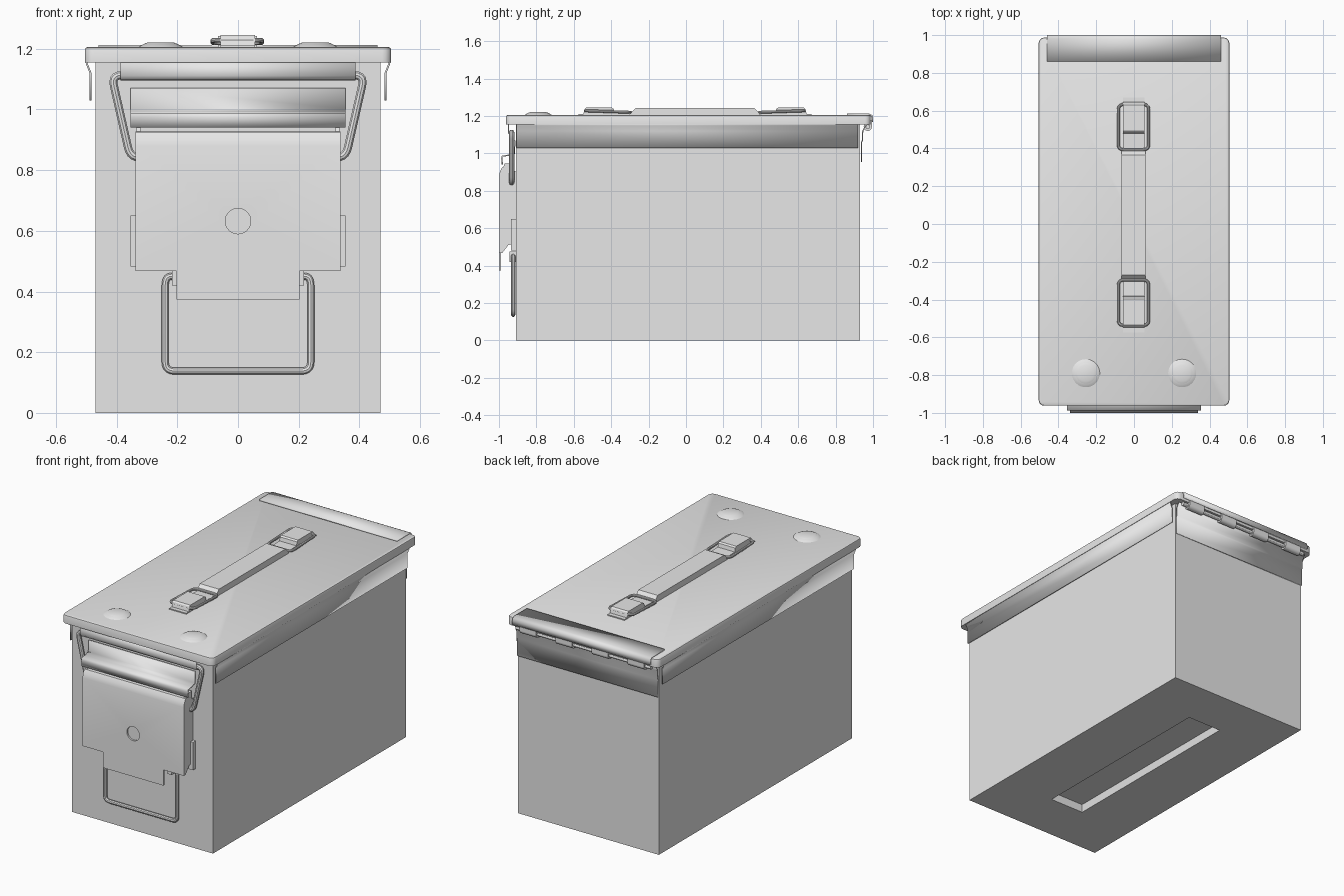
import bpy, bmesh, math
from mathutils import Vector

if "Cube" in bpy.data.objects:
    bpy.data.objects.remove(bpy.data.objects["Cube"])

grey = bpy.data.materials.new("plain grey")
grey.diffuse_color = (0.8, 0.8, 0.8, 1)
grey.use_nodes = True
grey.node_tree.nodes["Principled BSDF"].inputs["Base Color"].default_value = grey.diffuse_color


def finish(name, bm):
    bmesh.ops.recalc_face_normals(bm, faces=bm.faces[:])
    me = bpy.data.meshes.new(name)
    bm.to_mesh(me)
    bm.free()
    ob = bpy.data.objects.new(name, me)
    bpy.context.collection.objects.link(ob)
    me.materials.append(grey)
    return ob


def box(name, x, y, z, corner=0, rim=0):
    bm = bmesh.new()
    bmesh.ops.create_cube(bm, size=1)
    for v in bm.verts:
        v.co = [r[0] if c < 0 else r[1] for c, r in zip(v.co, (x, y, z))]
    if corner:
        up = [e for e in bm.edges if abs(e.verts[0].co.z - e.verts[1].co.z) > 1e-4]
        bmesh.ops.bevel(bm, geom=up, offset=corner, segments=4, profile=0.5, affect='EDGES')
    if rim:
        top = [e for e in bm.edges if all(v.co.z > z[1] - 1e-4 for v in e.verts)]
        bmesh.ops.bevel(bm, geom=top, offset=rim, segments=2, profile=0.5, affect='EDGES')
    return finish(name, bm)


def extrude(name, pts, a, b, axis='X', sheet=0):
    """Extrude a profile; axis X uses (y, z) points, axis Y uses (x, z).
    With sheet > 0 the profile is an open line made into a plate."""
    bm = bmesh.new()
    rows = [[bm.verts.new((t, p, z) if axis == 'X' else (p, t, z)) for p, z in pts]
            for t in (a, b)]
    n = len(pts)
    for i in range(n - 1 if sheet else n):
        j = (i + 1) % n
        bm.faces.new((rows[0][i], rows[0][j], rows[1][j], rows[1][i]))
    if not sheet:
        bm.faces.new(rows[0])
        bm.faces.new(rows[1])
    ob = finish(name, bm)
    if sheet:
        m = ob.modifiers.new("thickness", 'SOLIDIFY')
        m.thickness, m.offset, m.use_even_offset = sheet, 0, True
    return ob


def cone(name, loc, r1, r2, depth, axis='Z', seg=32):
    bm = bmesh.new()
    bmesh.ops.create_cone(bm, cap_ends=True, segments=seg, radius1=r1, radius2=r2, depth=depth)
    for v in bm.verts:
        x, y, z = v.co
        v.co = Vector({'Z': (x, y, z), 'X': (z, x, y), 'Y': (x, z, y)}[axis]) + Vector(loc)
    return finish(name, bm)


def wire(name, pts, r, bend, closed=False):
    """Round rod along a path with rounded corners."""
    pts = [Vector(p) for p in pts]
    n, path = len(pts), []
    for i, p in enumerate(pts):
        if not closed and i in (0, n - 1):
            path.append(p)
            continue
        q0, q1 = pts[i - 1], pts[(i + 1) % n]
        a = p + (q0 - p).normalized() * min(bend, (q0 - p).length * 0.45)
        b = p + (q1 - p).normalized() * min(bend, (q1 - p).length * 0.45)
        for k in range(6):
            t = k / 5
            path.append(a * (1 - t) ** 2 + p * 2 * t * (1 - t) + b * t * t)
    cu = bpy.data.curves.new(name, 'CURVE')
    cu.dimensions, cu.bevel_depth, cu.bevel_resolution = '3D', r, 3
    cu.use_fill_caps = True
    sp = cu.splines.new('POLY')
    sp.points.add(len(path) - 1)
    for s, p in zip(sp.points, path):
        s.co = (*p, 1)
    sp.use_cyclic_u = closed
    cu.materials.append(grey)
    ob = bpy.data.objects.new(name, cu)
    bpy.context.collection.objects.link(ob)
    bpy.ops.object.select_all(action='DESELECT')
    ob.select_set(True)
    bpy.context.view_layer.objects.active = ob
    bpy.ops.object.convert(target='MESH')


def cut(ob, cutter):
    m = ob.modifiers.new("cut", 'BOOLEAN')
    m.operation, m.object, m.solver = 'DIFFERENCE', cutter, 'EXACT'
    bpy.context.view_layer.objects.active = ob
    bpy.ops.object.modifier_apply(modifier=m.name)
    bpy.data.objects.remove(cutter)


# Body with the long recess in its floor
body = box("body", (-0.47, 0.47), (-0.91, 0.93), (0, 1.158))
recess = box("recess_cutter", (-0.12, 0.12), (-0.605, 0.635), (-0.04, 0.045))
for v in recess.data.vertices:
    if v.co.z > 0:
        v.co.x *= 0.9
        v.co.y *= 0.98
cut(body, recess)

# Lid with its skirts and two stacking bosses
box("lid", (-0.505, 0.505), (-0.962, 0.987), (1.155, 1.205), corner=0.03, rim=0.008)
for s, side in ((-1, "left"), (1, "right")):
    extrude(side + "_skirt", [(s * 0.5, 1.16), (s * 0.498, 1.15), (s * 0.486, 1.12), (s * 0.486, 1.03)],
            -0.905, 0.92, 'Y', 0.006)
    cone(side + "_boss_base", (s * 0.255, -0.79, 1.21), 0.076, 0.055, 0.012)
    cone(side + "_boss_top", (s * 0.255, -0.79, 1.2185), 0.055, 0.042, 0.005)
extrude("back_skirt", [(0.962, 1.15), (0.945, 1.12), (0.943, 1.07), (0.938, 1.06), (0.938, 0.955)],
        -0.47, 0.47, 'X', 0.006)
extrude("front_flange", [(-0.95, 1.16), (-0.95, 1.112), (-0.942, 1.1), (-0.93, 1.098), (-0.92, 1.106)],
        -0.387, 0.387, 'X', 0.006)

# Hinge at the back
extrude("hinge_plate", [(0.86, 1.208), (0.98, 1.208), (0.992, 1.202), (0.9955, 1.19), (0.9955, 1.168)],
        -0.46, 0.46, 'X', 0.009)
cone("hinge_pin", (0, 0.972, 1.142), 0.012, 0.012, 0.9, 'X', 12)
for i in range(4):
    x = -0.36 + 0.24 * i
    cone("hinge_knuckle", (x, 0.972, 1.142), 0.022, 0.022, 0.11, 'X', 16)
    box("hinge_leaf", (x - 0.055, x + 0.055), (0.975, 0.994), (1.142, 1.175))

# Carrying handle on the lid: strap, two clips and two rings
extrude("strap", [(-0.31, 1.2), (-0.29, 1.222), (-0.27, 1.242), (0.365, 1.242), (0.385, 1.222), (0.4, 1.2)],
        -0.066, 0.062)
for s, end in ((1, "rear"), (-1, "front")):
    def yy(d):
        return 0.048 + s * d
    extrude(end + "_clip", [(yy(d), z) for d, z in (
        (0.622, 1.2), (0.622, 1.211), (0.597, 1.211), (0.59, 1.238), (0.582, 1.245), (0.445, 1.245),
        (0.435, 1.238), (0.43, 1.216), (0.35, 1.214), (0.35, 1.2))], -0.058, 0.056)
    wire(end + "_ring", [(-0.083, yy(0.345), 1.22), (0.078, yy(0.345), 1.22),
                         (0.078, yy(0.585), 1.228), (-0.083, yy(0.585), 1.228)], 0.008, 0.03, True)

# Front latch: backing, ledge and cover with a round dimple
extrude("latch_ledge", [(-0.915, 1.07), (-0.918, 1.0), (-0.95, 0.99), (-0.982, 0.985), (-0.985, 0.975),
                        (-0.982, 0.94)], -0.355, 0.355, 'X', 0.007)
cover = extrude("latch_cover", [(-0.905, 0.9), (-0.96, 0.928), (-0.982, 0.926), (-0.994, 0.905), (-1, 0.88),
                                (-1, 0.468), (-0.982, 0.468), (-0.95, 0.51), (-0.905, 0.52)], -0.338, 0.338)
cut(cover, cone("dimple_cutter", (0, -1, 0.632), 0.042, 0.042, 0.02, 'Y'))
box("latch_tab", (-0.202, 0.202), (-1, -0.988), (0.373, 0.48))
for s, side in ((-1, "left"), (1, "right")):
    xs = sorted((s * 0.335, s * 0.322))
    extrude(side + "_latch_ear", [(-0.92, 0.89), (-0.988, 0.89), (-0.97, 0.945), (-0.92, 0.95)], *xs)
    box(side + "_latch_bracket", sorted((s * 0.3, s * 0.355)), (-0.936, -0.905), (0.482, 0.65))
    box(side + "_handle_clip", sorted((s * 0.19, s * 0.218)), (-0.945, -0.905), (0.42, 0.475))

# Wire bail that hooks under the lid flange
y = -0.932
wire("latch_bail", [(-0.29, y, 0.842), (-0.355, y, 0.842), (-0.417, y, 1.113), (0.417, y, 1.113),
                    (0.355, y, 0.842), (0.29, y, 0.842)], 0.014, 0.035)

# Wire carrying loop on the front
y = -0.924
wire("front_loop", [(-0.195, y, 0.45), (-0.24, y, 0.45), (-0.24, y, 0.138), (0.24, y, 0.138),
                    (0.24, y, 0.45), (0.195, y, 0.45)], 0.012, 0.03)

# Smooth the rods and rounded corners, keep real edges sharp
bpy.ops.object.select_all(action='SELECT')
bpy.context.view_layer.objects.active = body
bpy.ops.object.shade_smooth_by_angle(angle=math.radians(30))
